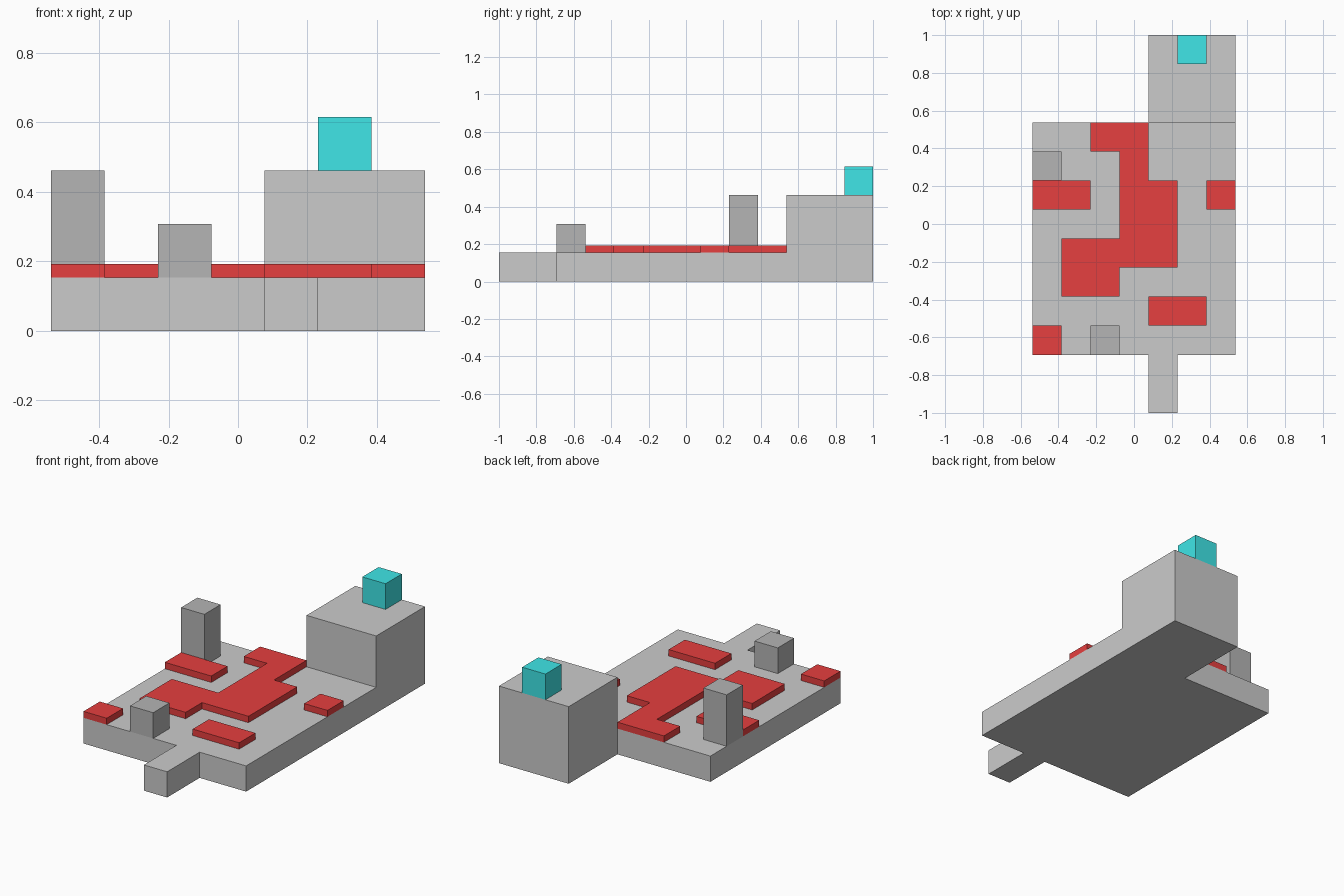
import bpy
import bmesh

if "Cube" in bpy.data.objects:
    bpy.data.objects.remove(bpy.data.objects["Cube"])

U = 2 / 13  # one grid cell


def material(name, rgb):
    mat = bpy.data.materials.new(name)
    mat.diffuse_color = (*rgb, 1)
    mat.use_nodes = True
    mat.node_tree.nodes["Principled BSDF"].inputs["Base Color"].default_value = mat.diffuse_color
    return mat


def prism(name, outline, z0, z1, mat):
    """Extrude a counter-clockwise outline (in cells) from z0 to z1."""
    bm = bmesh.new()
    face = bm.faces.new([bm.verts.new((x * U, y * U, z0 * U)) for x, y in outline])
    top = bmesh.ops.extrude_face_region(bm, geom=[face], use_keep_orig=True)["geom"]
    bmesh.ops.translate(bm, vec=(0, 0, (z1 - z0) * U),
                        verts=[v for v in top if isinstance(v, bmesh.types.BMVert)])
    bmesh.ops.recalc_face_normals(bm, faces=bm.faces)
    mesh = bpy.data.meshes.new(name)
    bm.to_mesh(mesh)
    bm.free()
    mesh.materials.append(mat)
    obj = bpy.data.objects.new(name, mesh)
    bpy.context.collection.objects.link(obj)
    return obj


def box(name, x0, x1, y0, y1, z0, z1, mat):
    return prism(name, [(x0, y0), (x1, y0), (x1, y1), (x0, y1)], z0, z1, mat)


stone = material("stone_grey", (0.59, 0.59, 0.59))
dark = material("pillar_grey", (0.46, 0.46, 0.46))
red = material("red", (0.79, 0.05, 0.05))
cyan = material("cyan", (0.05, 0.79, 0.8))

# Floor slab with entrance walkway and the foot of the raised block
prism("floor", [(-3.5, -4.5), (0.5, -4.5), (0.5, -6.5), (1.5, -6.5), (1.5, -4.5),
                (3.5, -4.5), (3.5, 6.5), (0.5, 6.5), (0.5, 3.5), (-3.5, 3.5)],
      0, 1, stone)

# Raised block and goal cube
box("raised_block", 0.5, 3.5, 3.5, 6.5, 1, 3, stone)
box("goal_cube", 1.5, 2.5, 5.5, 6.5, 3, 4, cyan)

# Pillars
box("tall_pillar", -3.5, -2.5, 1.5, 2.5, 1, 3, dark)
box("short_pillar", -1.5, -0.5, -4.5, -3.5, 1, 2, dark)

# Large winding red slab
prism("main_red_slab", [(-1.5, 3.5), (-1.5, 2.5), (-0.5, 2.5), (-0.5, -0.5),
                        (-2.5, -0.5), (-2.5, -2.5), (-0.5, -2.5), (-0.5, -1.5),
                        (1.5, -1.5), (1.5, 1.5), (0.5, 1.5), (0.5, 3.5)],
      1, 1.25, red)

# Small red slabs
for name, x0, x1, y0 in [("left_red_slab", -3.5, -1.5, 0.5),
                         ("right_red_slab", 2.5, 3.5, 0.5),
                         ("front_red_slab", 0.5, 2.5, -3.5),
                         ("corner_red_slab", -3.5, -2.5, -4.5)]:
    box(name, x0, x1, y0, y0 + 1, 1, 1.25, red)
